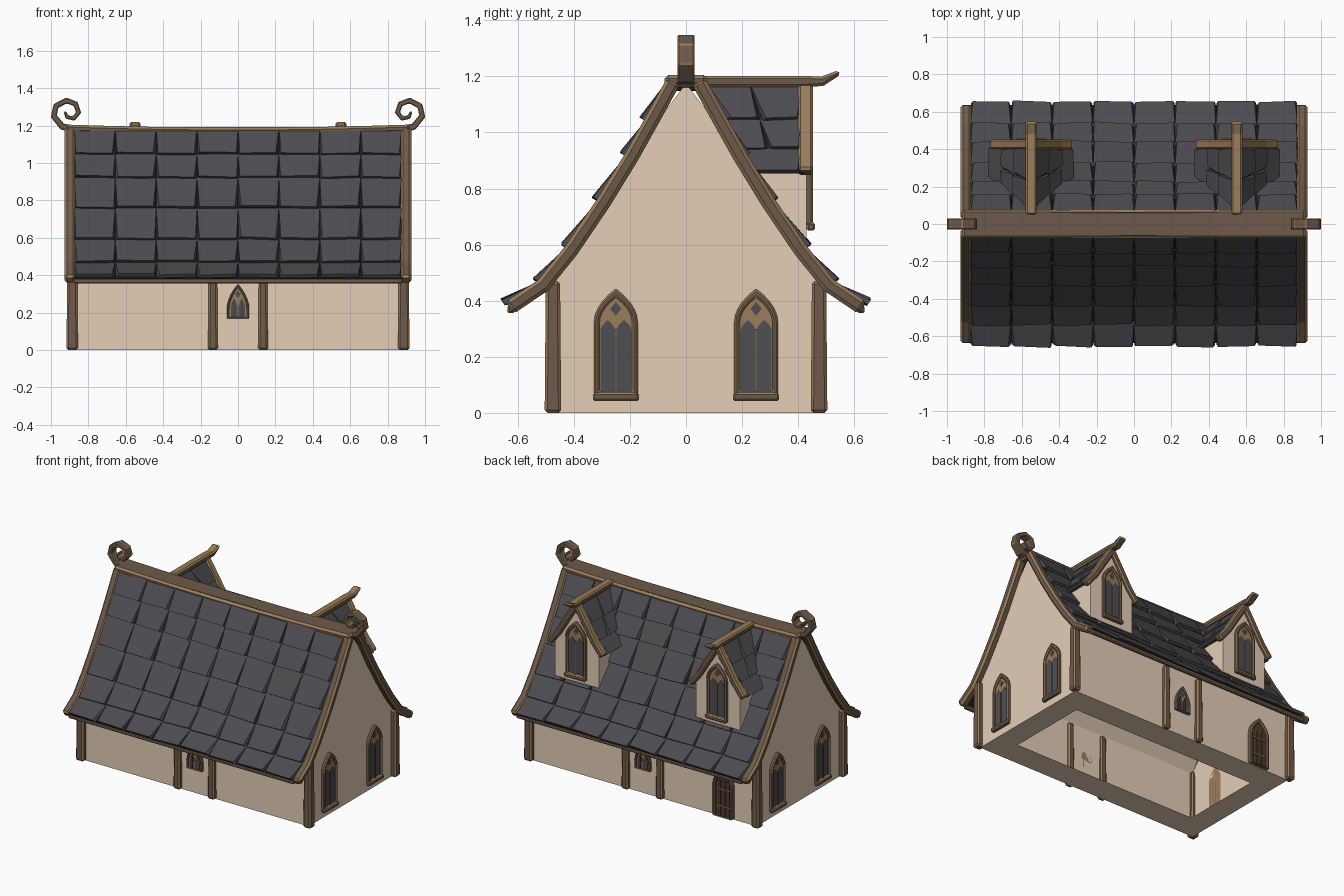
import bpy, bmesh, math, random
from mathutils import Vector, Matrix

if "Cube" in bpy.data.objects:
    bpy.data.objects.remove(bpy.data.objects["Cube"])
random.seed(4)

def mat(name, r, g, b):
    m = bpy.data.materials.new(name)
    m.diffuse_color = (r, g, b, 1)
    m.use_nodes = True
    m.node_tree.nodes["Principled BSDF"].inputs["Base Color"].default_value = m.diffuse_color
    return m

PLASTER = mat("cream plaster", 0.78, 0.62, 0.475)
WOOD = mat("brown timber", 0.155, 0.102, 0.068)
TRIM = mat("light worn timber", 0.32, 0.205, 0.10)
SLATE = mat("grey slate", 0.073, 0.071, 0.080)
DECK = mat("dark roof deck", 0.02, 0.019, 0.02)
GLASS = mat("dark glass", 0.076, 0.077, 0.088)
DOOR = mat("dark door wood", 0.075, 0.045, 0.028)
I = Matrix.Identity(4)

def make(name, verts, faces, mats, bevel=0, place=I, rule=None):
    bm = bmesh.new()
    vs = [bm.verts.new(place @ Vector(v)) for v in verts]
    for f in faces:
        bm.faces.new([vs[i] for i in f])
    bmesh.ops.recalc_face_normals(bm, faces=bm.faces)
    bm.normal_update()
    if rule:
        for f in bm.faces:
            f.material_index = int(rule(f.normal))
    me = bpy.data.meshes.new(name)
    bm.to_mesh(me)
    bm.free()
    for m in mats:
        me.materials.append(m)
    ob = bpy.data.objects.new(name, me)
    bpy.context.collection.objects.link(ob)
    if bevel:   # worn edges get the lighter timber colour
        b = ob.modifiers.new("worn_edge", 'BEVEL')
        b.width, b.segments, b.limit_method, b.angle_limit, b.material = bevel, 1, 'ANGLE', math.radians(40), 1
    return ob

def box(name, x0, x1, y0, y1, z0, z1, mats, bevel=0, place=I, flare=0):
    v = []
    for z, e in ((z0, flare), (z1, 0)):
        v += [(x0 - e, y0 - e, z), (x1 + e, y0 - e, z), (x1 + e, y1 + e, z), (x0 - e, y1 + e, z)]
    f = [(0, 1, 2, 3), (4, 5, 6, 7)] + [(i, (i + 1) % 4, (i + 1) % 4 + 4, i + 4) for i in range(4)]
    return make(name, v, f, mats, bevel, place)

def normals(pts):
    out = []
    for i in range(len(pts)):
        a, b = Vector(pts[max(i - 1, 0)]), Vector(pts[min(i + 1, len(pts) - 1)])
        t = (b - a).normalized()
        out.append(Vector((-t.y, t.x)))
    return out

def offs(pts, d):
    return [tuple(Vector(p) + n * d) for p, n in zip(pts, normals(pts))]

def ribbon(name, pts, half, fn, d0, d1, mats, bevel=0.01, rule=None):
    """Bar of rectangular section along a flat path; fn maps (a, b, depth) to 3D."""
    v, f, n = [], [], len(pts)
    for i, (p, nr) in enumerate(zip(pts, normals(pts))):
        h = half[i] if isinstance(half, (list, tuple)) else half
        a, b = Vector(p) + nr * h, Vector(p) - nr * h
        v += [fn(*a, d0), fn(*a, d1), fn(*b, d1), fn(*b, d0)]
    for i in range(n - 1):
        f += [(4*i + k, 4*i + (k + 1) % 4, 4*i + 4 + (k + 1) % 4, 4*i + 4 + k) for k in range(4)]
    f += [(0, 1, 2, 3), tuple(range(4*n - 4, 4*n))]
    return make(name, v, f, mats, bevel, I, rule)

def plate(name, pts, d0, d1, m, place):
    n = len(pts)
    v = [(x, -d, z) for d in (d0, d1) for x, z in pts]
    f = [tuple(range(n)), tuple(range(n, 2*n))] + [(i, (i + 1) % n, (i + 1) % n + n, i + n) for i in range(n)]
    return make(name, v, f, [m], 0, place)

def arch(w, z0, zs, zt, cx=0, n=5):
    r = [(w * (1 - (i / n) ** 2), zs + (zt - zs) * i / n) for i in range(n + 1)]
    p = [(-w, z0), (w, z0)] + r + [(-x, z) for x, z in r[-2::-1]]
    return [(x + cx, z) for x, z in p]

def arch_frame(name, outer, inner, depth, place):
    n = len(outer)
    v = [(x, -d, z) for loop in (outer, inner) for d in (0, depth) for x, z in loop]
    f = []
    for i in range(n):
        j = (i + 1) % n
        f += [(i, j, j + n, i + n), (2*n + i, 2*n + j, 3*n + j, 3*n + i), (n + i, n + j, 3*n + j, 3*n + i)]
    return make(name, v, f, [WOOD, TRIM], 0.006, place)

def spot(x, y, z, deg):
    return Matrix.Translation((x, y, z)) @ Matrix.Rotation(math.radians(deg), 4, 'Z')

def window(name, place, w, H, fr, sill):
    zs = H * (0.7 if sill else 0.25)
    arch_frame(name + "_frame", arch(w, 0.02*sill, zs, H), arch(w - fr, 0.02*sill + fr*0.6, zs, H - fr*1.6), 0.022, place)
    plate(name + "_tracery", arch(w - fr, 0.02*sill, zs, H - fr*1.6), 0, 0.010, TRIM, place)
    pw = (w - fr) / 2 - 0.003 - (0 if sill else 0.003)
    for s in (-1, 1):
        cx = s * (pw + 0.003)
        z0, z1, z2 = 0.02*sill + fr*0.7, H * (0.62 if sill else 0.3), H * (0.72 if sill else 0.58)
        plate(name + "_pane", arch(pw, z0, z1, z2, cx), 0.009, 0.013, GLASS, place)
        if not sill:   # dark bars in the little windows
            box(name + "_bar", cx - .003, cx + .003, -.017, 0, z0, z2, [DOOR], 0, place)
    c, r = H * (0.82 if sill else 0.7), w * 0.26
    plate(name + "_diamond", [(0, c - r * 1.2), (r, c), (0, c + r * 1.2), (-r, c)], 0.009, 0.013, GLASS, place)
    if sill:
        box(name + "_mullion", -.004, .004, -.018, 0, .028, H * .64, [WOOD], 0, place)
        box(name + "_sill", -w - 0.004, w + 0.004, -0.03, 0, 0, 0.028, [WOOD, TRIM], 0.006, place)

def tile(bm, tl, tr, bl, br, n, k=1):
    down = ((bl + br) - (tl + tr)).normalized()
    side = (tr - tl).normalized()
    v = [tl, tr, tr + n * 0.006, tl + n * 0.006]
    lo, hi = [], []
    for c, s in ((bl, 1), (br, -1)):
        l = random.uniform(0.02, 0.033) * k
        c = c + down * random.uniform(0, 0.009)
        lo.append(c + n * (l - 0.02) + side * s * random.uniform(0.001, 0.006))
        hi.append(c + n * l + side * s * random.uniform(0.007, 0.018))
    vs = [bm.verts.new(p) for p in v + [lo[0], lo[1], hi[1], hi[0]]]
    for q in ((0, 1, 2, 3), (4, 5, 6, 7), (0, 1, 5, 4), (3, 2, 6, 7), (0, 3, 7, 4), (1, 2, 6, 5)):
        bm.faces.new([vs[i] for i in q])

def finish_tiles(name, bm):
    bmesh.ops.recalc_face_normals(bm, faces=bm.faces)
    me = bpy.data.meshes.new(name)
    bm.to_mesh(me)
    bm.free()
    me.materials.append(SLATE)
    bpy.context.collection.objects.link(bpy.data.objects.new(name, me))

# Roof slope profile (y, z), one point per tile row
D = [(.055, 1.19), (.135, 1.045), (.205, .92), (.305, .757), (.418, .59), (.518, .465), (.637, .385)]

def roof_y(z):
    for (y0, z0), (y1, z1) in zip(D, D[1:]):
        if z >= z1:
            return y0 + (y1 - y0) * (z0 - z) / (z0 - z1)
    return D[-1][0]

# Plaster walls: open shell with a rim at the bottom
half = [(.47, 0), (.47, .462)] + offs(D, -0.03)[4:0:-1] + [(0, 1.175)]
outline = half + [(-y, z) for y, z in half[-2::-1]]
n = len(outline)
v = [(x, y, z) for x in (-.88, .88) for y, z in outline] + [(x, y, 0) for x in (-.72, .72) for y in (.29, -.29)]
f = [tuple(range(n)), tuple(range(n, 2*n))] + [(i, i + 1, n + i + 1, n + i) for i in range(n - 1)]
a, b, c, d = 2*n, 2*n + 1, 2*n + 2, 2*n + 3
f += [(0, n, c, a), (n, 2*n - 1, d, c), (2*n - 1, n - 1, b, d), (n - 1, 0, a, b)]
make("walls", v, f, [PLASTER])

# Main roof: deck, slates, bargeboards, eave boards
for s, side in ((-1, "front"), (1, "back")):
    deck = offs(D, -0.008)
    ribbon(side + "_roof_deck", deck, 0.006, lambda y, z, x, s=s: (x, s*y, z), -.88, .88, [DECK], 0)
    bm = bmesh.new()
    for i in range(6):
        (y0, z0), (y1, z1) = D[i], D[i + 1]
        nr = Vector((0, s * (z0 - z1), y1 - y0)).normalized()
        for k in range(8):
            xa, xb = -.875 + k * 1.75 / 8, -.875 + (k + 1) * 1.75 / 8
            tile(bm, Vector((xa, s*y0, z0)), Vector((xb, s*y0, z0)), Vector((xa, s*y1, z1)), Vector((xb, s*y1, z1)), nr)
    finish_tiles(side + "_roof_slates", bm)
    for e in (-1, 1):
        ribbon(side + "_bargeboard", offs(D, -0.013), 0.026, lambda y, z, x, s=s: (x, s*y, z), e*.868, e*.927, [WOOD, TRIM], 0.013)
    y0, y1 = sorted((s*.61, s*.637))
    box(side + "_eave_board", -.88, .88, y0, y1, .356, .382, [WOOD, TRIM], 0.006)

# Sagging ridge beam and curled finials
ridge = [(x * .92 / 4, 1.168 + 0.016 * (x / 4) ** 2) for x in range(-4, 5)]
ribbon("ridge_beam", ridge, 0.021, lambda x, z, y: (x, y, z), -.076, .076, [WOOD, TRIM], 0.013)
curl = [(.87, 1.178), (.94, 1.195), (.985, 1.25), (.973, 1.305), (.917, 1.334), (.868, 1.315),
        (.852, 1.27), (.878, 1.238), (.915, 1.245), (.925, 1.275)]
for e in (-1, 1):
    ribbon("ridge_curl", curl, [.02, .018, .017, .016, .016, .015, .014, .013, .011, .007],
           lambda x, z, y, e=e: (e*x, y, z), -.03, .03, [WOOD, TRIM], 0.005)

# Timber posts at the corners and beside the small windows
for sy in (-1, 1):
    for sx in (-1, 1):
        xa, xb = sorted((sx*.86, sx*.913))
        ya, yb = sorted((sy*.449, sy*.5))
        box("corner_post", xa, xb, ya, yb, 0, .47, [WOOD, TRIM], 0.01, flare=0.004)
        xa, xb = sorted((sx*.112, sx*.156))
        ya, yb = sorted((sy*.455, sy*.495))
        box("wall_post", xa, xb, ya, yb, 0, .455, [WOOD, TRIM], 0.01, flare=0.004)

# Windows in gables and long walls
for s in (-1, 1):
    for y in (-.25, .25):
        window("gable_window", spot(s*.88, y, .043, s*90), .078, .40, .02, 1)
    window("small_window", spot(0, s*.47, .168, 0 if s < 0 else 180), .06, .185, .013, 0)

# Back door
p = spot(-.63, .47, 0.005, 180)
arch_frame("door_frame", arch(.078, 0, .22, .345), arch(.058, 0, .22, .315), 0.028, p)
plate("door_leaf", arch(.058, 0, .22, .315), 0, 0.010, DOOR, p)
for x in (-.036, 0, .036):
    box("door_plank", x - .015, x + .015, -.016, 0, .005, .25, [DOOR], 0, p)
for z in (.07, .19):
    box("door_strap", -.055, .055, -.019, 0, z, z + .012, [WOOD], 0, p)

# Dormers on the back slope
P = [(0, 1.17), (.078, 1.045), (.142, .94), (.208, .858)]
for cx in (-.55, .55):
    v = [(-.172, .43, .62), (.172, .43, .62), (.172, .43, .88), (0, .43, 1.15), (-.172, .43, .88),
         (-.172, .37, .62), (-.172, .2, .88), (.172, .37, .62), (.172, .2, .88)]
    make("dormer_wall", v, [(0, 1, 2, 3, 4), (0, 4, 6, 5), (1, 7, 8, 2)], [PLASTER], 0, Matrix.Translation((cx, 0, 0)))
    window("dormer_window", spot(cx, .43, .65, 180), .078, .40, .02, 1)
    bm = bmesh.new()
    for s in (-1, 1):
        for (x0, z0), (x1, z1) in zip(P, P[1:]):
            nr = Vector((s * (z0 - z1), 0, x1 - x0)).normalized()
            yt, yb = roof_y(z0) - .02, roof_y(z1) - .01
            cols = max(1, round((.41 - yb) / .13))
            mix = lambda y, t: .41 + (y - .41) * t
            for k in range(cols):
                t0, t1 = k / cols, (k + 1) / cols
                tile(bm, Vector((cx + s*x0, mix(yt, t0), z0)), Vector((cx + s*x0, mix(yt, t1), z0)),
                     Vector((cx + s*x1, mix(yb, t0), z1)), Vector((cx + s*x1, mix(yb, t1), z1)), nr, 0.8)
        dk = [(cx + s*x, y, z - .004) for x, z in P for y in (.42, roof_y(z) - .03)]
        make("dormer_deck", dk, [(0, 1, 3, 2), (2, 3, 5, 4), (4, 5, 7, 6)], [DECK])
        ribbon("dormer_bargeboard", offs(P, -0.002), 0.022, lambda x, z, y, s=s, cx=cx: (cx + s*x, y, z), .4, .453,
               [WOOD, TRIM], 0.009, lambda nr: nr.z > 0.3)
    finish_tiles("dormer_slates", bm)
    ribbon("dormer_ridge", [(.05, 1.182), (.42, 1.182), (.485, 1.182), (.547, 1.214)], [.02, .02, .017, .009],
           lambda y, z, x, cx=cx: (cx + x, y, z), -.029, .029, [WOOD, TRIM], 0.009, lambda nr: nr.z > 0.3)
